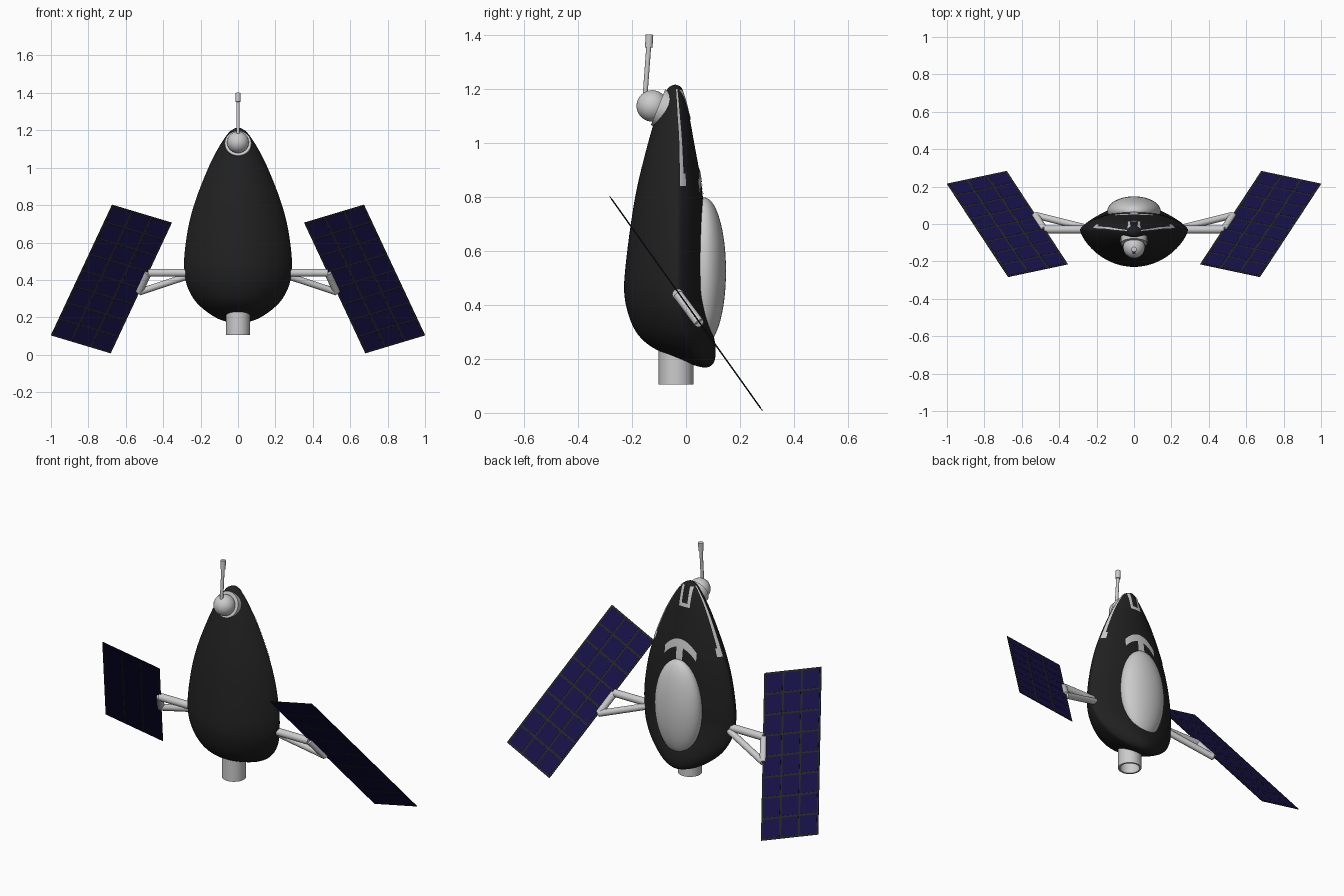
import bpy, bmesh, math
from mathutils import Vector, Matrix

if "Cube" in bpy.data.objects:
    bpy.data.objects.remove(bpy.data.objects["Cube"])


def material(name, rgb):
    m = bpy.data.materials.new(name)
    m.diffuse_color = (*rgb, 1)
    m.use_nodes = True
    m.node_tree.nodes["Principled BSDF"].inputs["Base Color"].default_value = m.diffuse_color
    return m


BLACK = material("hull_black", (0.015, 0.015, 0.015))
FRAME = material("panel_frame_dark", (0.018, 0.02, 0.018))
BLUE = material("cell_blue", (0.008, 0.006, 0.065))


def finish(name, bm, mat=None, smooth=True):
    bmesh.ops.recalc_face_normals(bm, faces=bm.faces)
    me = bpy.data.meshes.new(name)
    bm.to_mesh(me)
    bm.free()
    ob = bpy.data.objects.new(name, me)
    bpy.context.collection.objects.link(ob)
    if mat:
        me.materials.append(mat)
    if smooth:
        bpy.ops.object.select_all(action='DESELECT')
        ob.select_set(True)
        bpy.context.view_layer.objects.active = ob
        bpy.ops.object.shade_smooth_by_angle(angle=math.radians(40))
    return ob


def rod(name, a, b, r, seg=24):
    a, b = Vector(a), Vector(b)
    d = b - a
    bm = bmesh.new()
    mx = Matrix.Translation((a + b) / 2) @ d.to_track_quat('Z', 'Y').to_matrix().to_4x4()
    bmesh.ops.create_cone(bm, cap_ends=True, segments=seg, radius1=r, radius2=r,
                          depth=d.length, matrix=mx)
    return finish(name, bm)


def ellipsoid(name, c, radii):
    bm = bmesh.new()
    bmesh.ops.create_uvsphere(bm, u_segments=48, v_segments=32, radius=1,
                              matrix=Matrix.Translation(c) @ Matrix.Diagonal((*radii, 1)))
    return finish(name, bm)


# Hull sections: height, half width, front y, widest y, back y
ROWS = [
    (1.215, .001, -.041, -.040, -.039), (1.205, .027, -.063, -.040, -.018),
    (1.175, .058, -.080, -.038, -.006), (1.10, .107, -.110, -.035, .012),
    (1.00, .158, -.140, -.030, .030), (.84, .222, -.180, -.030, .058),
    (.70, .262, -.204, -.030, .068), (.55, .285, -.223, -.030, .070),
    (.45, .287, -.229, -.030, .071), (.37, .273, -.215, -.020, .083),
    (.30, .238, -.185, -.005, .099), (.25, .192, -.136, .012, .109),
    (.21, .138, -.060, .035, .109), (.185, .088, .005, .055, .102),
    (.171, .035, .048, .068, .087), (.168, .001, .069, .070, .071)]


def catmull(rows, n):
    pts = [Vector(r) for r in rows]
    pts = [pts[0]] + pts + [pts[-1]]
    out = []
    for i in range(1, len(pts) - 2):
        p0, p1, p2, p3 = pts[i - 1:i + 3]
        for j in range(n):
            t = j / n
            out.append(.5 * (2 * p1 + (p2 - p0) * t + (2 * p0 - 5 * p1 + 4 * p2 - p3) * t * t
                             + (3 * p1 - p0 - 3 * p2 + p3) * t ** 3))
    return out + [pts[-1]]


SECTIONS = catmull(ROWS, 5)
POINTED = 1.4


def section_at(z):
    for a, b in zip(SECTIONS, SECTIONS[1:]):
        if b[0] <= z <= a[0]:
            return a.lerp(b, (a[0] - z) / max(a[0] - b[0], 1e-6))
    return SECTIONS[0]


# Hull
bm = bmesh.new()
SEG = 96
rings = []
for z, w, yf, ym, yb in SECTIONS:
    ring = []
    for i in range(SEG):
        t = 2 * math.pi * i / SEG
        s = math.sin(t)
        depth = abs(s) ** POINTED
        y = ym + (yb - ym) * depth if s > 0 else ym - (ym - yf) * depth
        ring.append(bm.verts.new((w * math.cos(t), y, z)))
    rings.append(ring)
for a, b in zip(rings, rings[1:]):
    for i in range(SEG):
        j = (i + 1) % SEG
        bm.faces.new((a[i], a[j], b[j], b[i]))
bm.faces.new(rings[0])
bm.faces.new(rings[-1])
finish("hull", bm, BLACK)


# Light markings lying on the back of the hull
def on_back(x, z, relative):
    _, w, _, ym, yb = section_at(z)
    off = .003
    k = max(-1, min(1, x if relative else x / w))
    return k * (w + off), ym + (yb - ym + off) * (1 - k * k) ** (POINTED / 2), z


def patch(bm, x0, x1, z0, z1, nx, nz, relative=False, bend=0):
    grid = []
    for j in range(nz + 1):
        row = []
        for i in range(nx + 1):
            x = x0 + (x1 - x0) * i / nx
            z = z0 + (z1 - z0) * j / nz - bend * x * x
            row.append(bm.verts.new(on_back(x, z, relative)))
        grid.append(row)
    for r, q in zip(grid, grid[1:]):
        for i in range(nx):
            bm.faces.new((r[i], r[i + 1], q[i + 1], q[i]))


bm = bmesh.new()
for s in (1, -1):
    patch(bm, s * .93, s * .985, .84, 1.198, 4, 40, True)     # edge stripe
    patch(bm, s * .89, s * .93, .84, .885, 4, 6, True)        # stripe foot
    patch(bm, s * .017, s * .033, 1.085, 1.195, 3, 16)        # upper bracket legs
patch(bm, -.017, .017, 1.085, 1.105, 6, 4)                    # upper bracket base
patch(bm, -.1, .1, .865, .91, 24, 6, bend=6)                  # arched bar
patch(bm, -.02, .02, .77, .866, 6, 10)                        # stem to the dome
marks = finish("back_markings", bm)
for p in marks.data.polygons:
    if p.normal.y < 0:
        p.flip()

# Dome on the back
ellipsoid("back_dome", (0, .068, .525), (.143, .08, .272))

# Nozzle: open tube
bm = bmesh.new()
prof = [(.064, .27), (.064, .105), (.054, .105), (.054, .25), (0, .25)]
vs = [bm.verts.new((r, 0, z)) for r, z in prof]
es = [bm.edges.new(e) for e in zip(vs, vs[1:])]
bmesh.ops.spin(bm, geom=vs + es, cent=(0, 0, 0), axis=(0, 0, 1), angle=2 * math.pi, steps=40)
bmesh.ops.remove_doubles(bm, verts=bm.verts, dist=1e-4)
bmesh.ops.translate(bm, verts=bm.verts, vec=(0, -.037, 0))
finish("nozzle", bm)

# Sensor ball, collar and antenna on the nose
ellipsoid("sensor_ball", (0, -.125, 1.136), (.058, .058, .058))
n = Vector((0, -.93, .37))
c = Vector((0, -.098, 1.129))
rod("sensor_collar", c - n * .03, c + n * .006, .071, 48)
rod("antenna_rod", (0, -.151, 1.18), (0, -.138, 1.355), .009)
rod("antenna_tip", (0, -.138, 1.352), (0, -.135, 1.40), .014)

# Solar panels with cells, and their struts
for side, s in (("right", 1), ("left", -1)):
    u = Vector((s * .32, -.068, .096)).normalized()
    v = Vector((s * .327, .498, -.698)).normalized()
    w = u.cross(v)
    base = Matrix((u, v, w)).transposed().to_4x4()
    base.translation = (s * .677, 0, .405)

    def slab(bm, x, y, sx, sy, sz):
        bmesh.ops.create_cube(bm, size=1, matrix=base @ Matrix.Translation((x, y, 0))
                              @ Matrix.Diagonal((sx, sy, sz, 1)))

    W, L = .341, .917
    bm = bmesh.new()
    slab(bm, 0, 0, W, L, .003)
    finish(side + "_panel_frame", bm, FRAME, False)
    bm = bmesh.new()
    cw, cl = (W - .008) / 3, (L - .008) / 8
    for i in range(3):
        for j in range(8):
            slab(bm, (i - 1) * cw, (j - 3.5) * cl, cw - .011, cl - .011, .005)
    finish(side + "_panel_cells", bm, BLUE, False)

    top, low = (s * .48, -.03, .438), (s * .528, .047, .335)
    rod(side + "_main_strut", (s * .2, -.03, .438), top, .021)
    rod(side + "_brace_strut", (s * .24, -.025, .43), low, .018)
    rod(side + "_edge_strut", top, low, .019)
